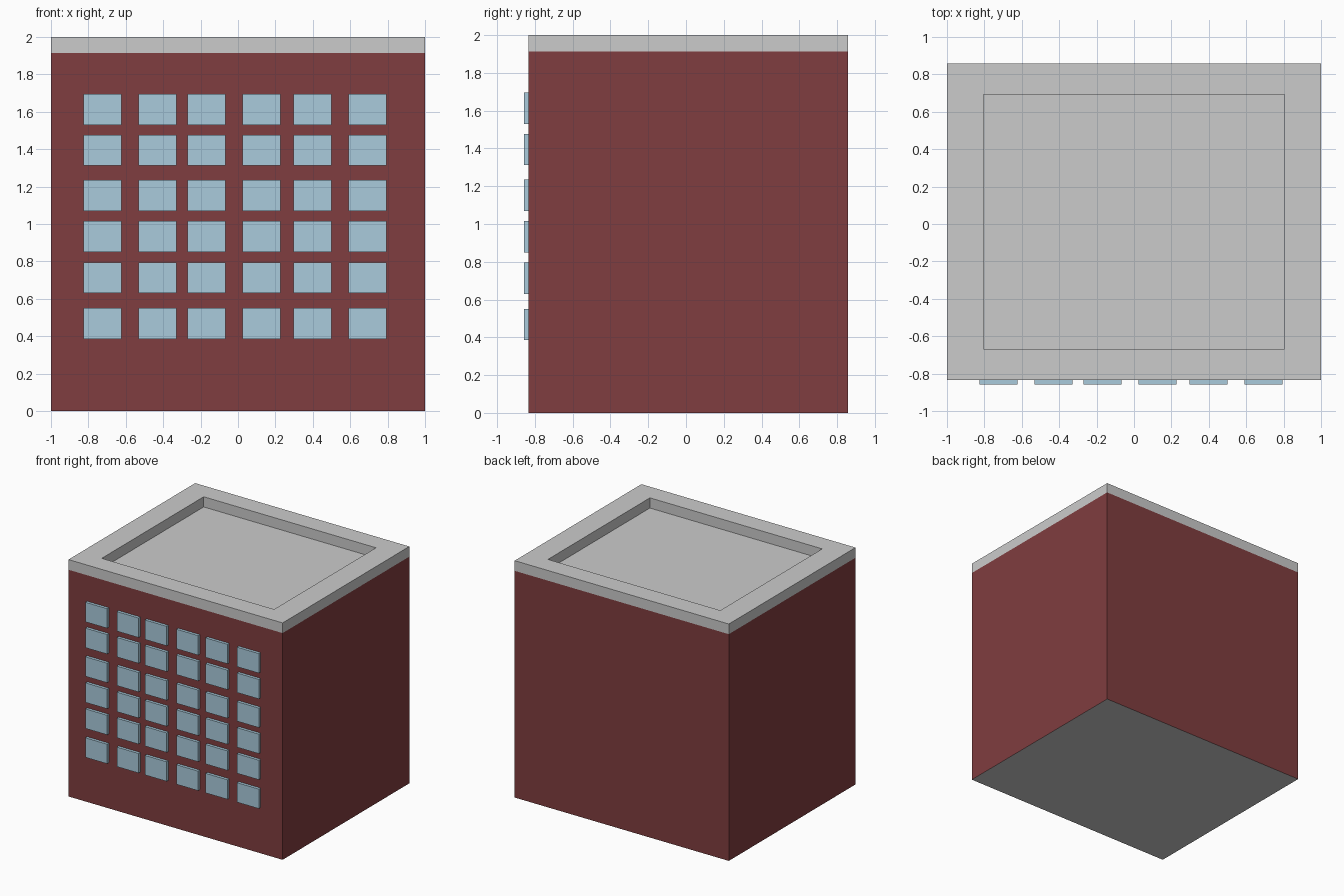
import bpy, bmesh

if "Cube" in bpy.data.objects:
    bpy.data.objects.remove(bpy.data.objects["Cube"])

Y0, Y1 = -0.833, 0.857      # front and back wall planes
ROOF, TOP = 1.914, 2.0      # roof deck and parapet top


def material(name, rgb):
    m = bpy.data.materials.new(name)
    m.diffuse_color = (*rgb, 1.0)
    m.use_nodes = True
    m.node_tree.nodes["Principled BSDF"].inputs["Base Color"].default_value = m.diffuse_color
    return m


def add_box(bm, lo, hi, skip=()):
    """Box between two corners; faces whose normal is in skip are left open."""
    ret = bmesh.ops.create_cube(bm, size=1.0)
    for v in ret["verts"]:
        v.co = [(a + b) / 2 + c * (b - a) for a, b, c in zip(lo, hi, v.co)]
    faces = list({f for v in ret["verts"] for f in v.link_faces})
    for f in faces:
        f.normal_update()
    drop = [f for f in faces if tuple(round(c) for c in f.normal) in skip]
    bmesh.ops.delete(bm, geom=drop, context='FACES_ONLY')


def finish(bm, name, mat=None):
    mesh = bpy.data.meshes.new(name)
    bm.to_mesh(mesh)
    bm.free()
    if mat:
        mesh.materials.append(mat)
    obj = bpy.data.objects.new(name, mesh)
    bpy.context.collection.objects.link(obj)
    return obj


brick = material("brick", (0.216, 0.047, 0.05))
glass = material("glass", (0.40, 0.60, 0.72))
UP, DOWN, BACK = (0, 0, 1), (0, 0, -1), (0, 1, 0)

# Brick walls, open at top and bottom
bm = bmesh.new()
add_box(bm, (-1, Y0, 0), (1, Y1, ROOF), (UP, DOWN))
finish(bm, "walls", brick)

# Grey underside
bm = bmesh.new()
corners = [(-1, Y0), (-1, Y1), (1, Y1), (1, Y0)]
bm.faces.new([bm.verts.new((x, y, 0)) for x, y in corners])
finish(bm, "floor")

# Grey parapet: outer band, rim, inner band and the sunken roof deck
bm = bmesh.new()
rx, ry0, ry1 = 0.805, -0.668, 0.692
outer = [(-1, Y0), (1, Y0), (1, Y1), (-1, Y1)]
inner = [(-rx, ry0), (rx, ry0), (rx, ry1), (-rx, ry1)]
loops = [[bm.verts.new((x, y, z)) for x, y in ring]
         for ring, z in ((outer, ROOF), (outer, TOP), (inner, TOP), (inner, ROOF))]
for a, b in zip(loops, loops[1:]):
    for i in range(4):
        j = (i + 1) % 4
        bm.faces.new((a[i], a[j], b[j], b[i]))
bm.faces.new(loops[-1])
finish(bm, "parapet_roof")

# Six by six window panes on the front wall
bm = bmesh.new()
for x in (-0.826, -0.532, -0.27, 0.024, 0.297, 0.591):
    for z in (0.386, 0.63, 0.85, 1.07, 1.312, 1.53):
        add_box(bm, (x, -0.857, z), (x + 0.203, Y0, z + 0.165), (BACK,))
finish(bm, "windows", glass)
